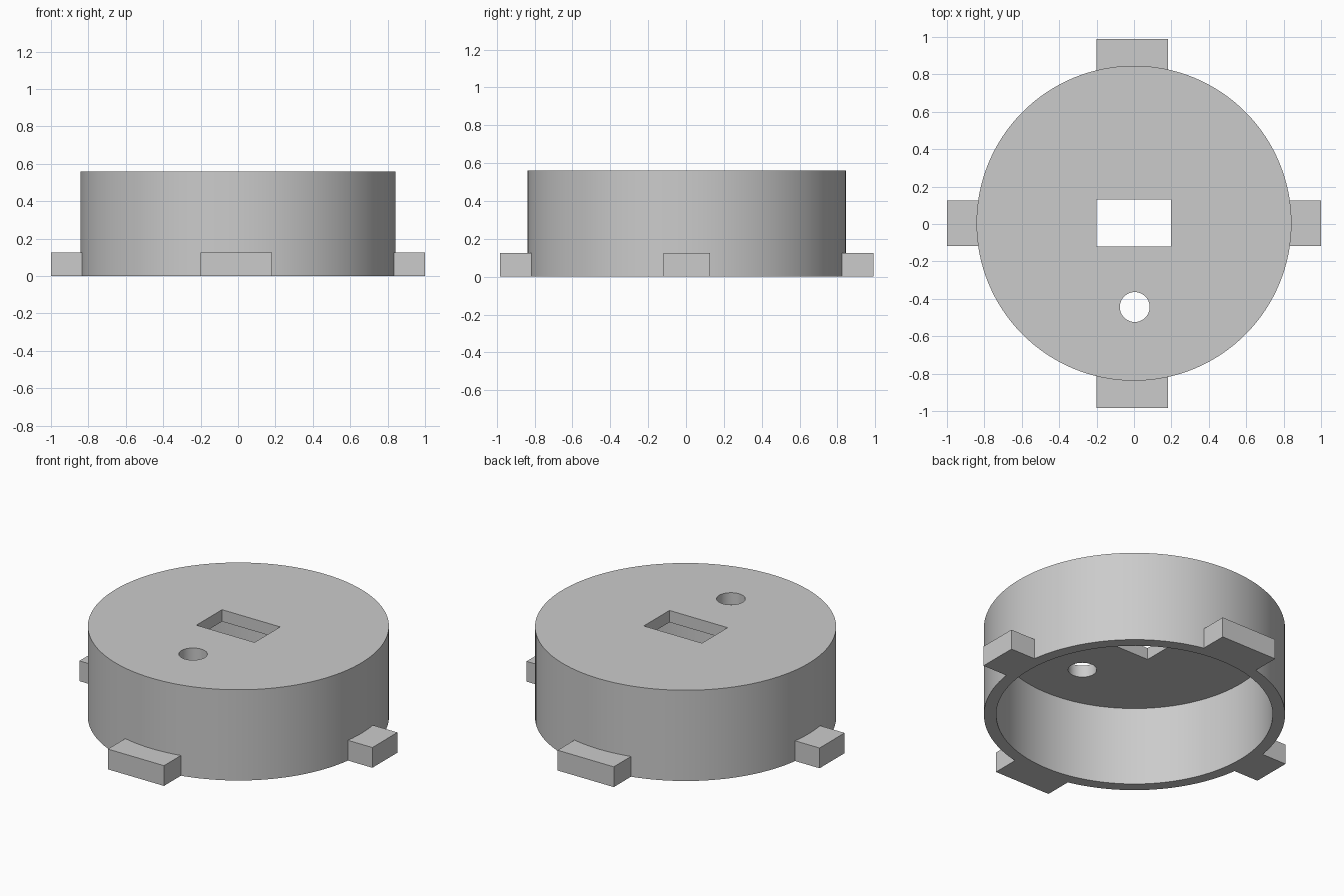
import bpy
import math

default = bpy.data.objects.get("Cube")
if default:
    bpy.data.objects.remove(default, do_unlink=True)

RADIUS, INNER, HEIGHT, CEILING = 0.842, 0.773, 0.56, 0.487
CY = 0.004          # shared centre line in y
TAB_H = 0.125

grey = bpy.data.materials.new("plain grey")
grey.use_nodes = True
grey.diffuse_color = (0.6, 0.6, 0.6, 1)
grey.node_tree.nodes["Principled BSDF"].inputs["Base Color"].default_value = (0.6, 0.6, 0.6, 1)


def finish(name):
    obj = bpy.context.object
    obj.name = name
    bpy.ops.object.transform_apply(location=True, rotation=True, scale=True)
    obj.data.materials.append(grey)
    return obj


def cylinder(name, x, y, radius, z0, z1, sides=128):
    bpy.ops.mesh.primitive_cylinder_add(vertices=sides, radius=radius, depth=z1 - z0,
                                        location=(x, y, (z0 + z1) / 2))
    return finish(name)


def box(name, x0, x1, y0, y1, z0, z1):
    bpy.ops.mesh.primitive_cube_add(size=1, location=((x0 + x1) / 2, (y0 + y1) / 2, (z0 + z1) / 2))
    bpy.context.object.scale = (x1 - x0, y1 - y0, z1 - z0)
    return finish(name)


def cut(target, cutter):
    """Subtract the cutter, then discard it."""
    mod = target.modifiers.new("cut", "BOOLEAN")
    mod.operation = "DIFFERENCE"
    mod.solver = "EXACT"
    mod.object = cutter
    bpy.context.view_layer.objects.active = target
    bpy.ops.object.modifier_apply(modifier=mod.name)
    bpy.data.objects.remove(cutter, do_unlink=True)


def shade(obj):
    bpy.ops.object.select_all(action="DESELECT")
    obj.select_set(True)
    bpy.context.view_layer.objects.active = obj
    bpy.ops.object.shade_smooth_by_angle(angle=math.radians(30))


# Round cap, hollow from below, with a slot and a round hole through the top
cap = cylinder("round_cap", 0, CY, RADIUS, 0, HEIGHT)
cut(cap, cylinder("cavity_cutter", 0, CY, INNER, -0.2, CEILING))
cut(cap, box("slot_cutter", -0.2, 0.197, -0.12, 0.13, 0.4, 0.7))
cut(cap, cylinder("hole_cutter", 0.004, -0.444, 0.08, 0.4, 0.7, 48))
shade(cap)

# Four locking tabs around the base, their backs curved to meet the wall
tabs = {
    "left_tab": (0.7, 1, CY - 0.122, CY + 0.122),
    "right_tab": (-1, -0.7, CY - 0.122, CY + 0.122),
    "back_tab": (-0.2, 0.183, 0.7, 0.99),
    "front_tab": (-0.2, 0.183, -0.983, -0.7),
}
for name, extent in tabs.items():
    tab = box(name, *extent, 0, TAB_H)
    cut(tab, cylinder("wall_cutter", 0, CY, RADIUS, -0.2, HEIGHT))
    shade(tab)
